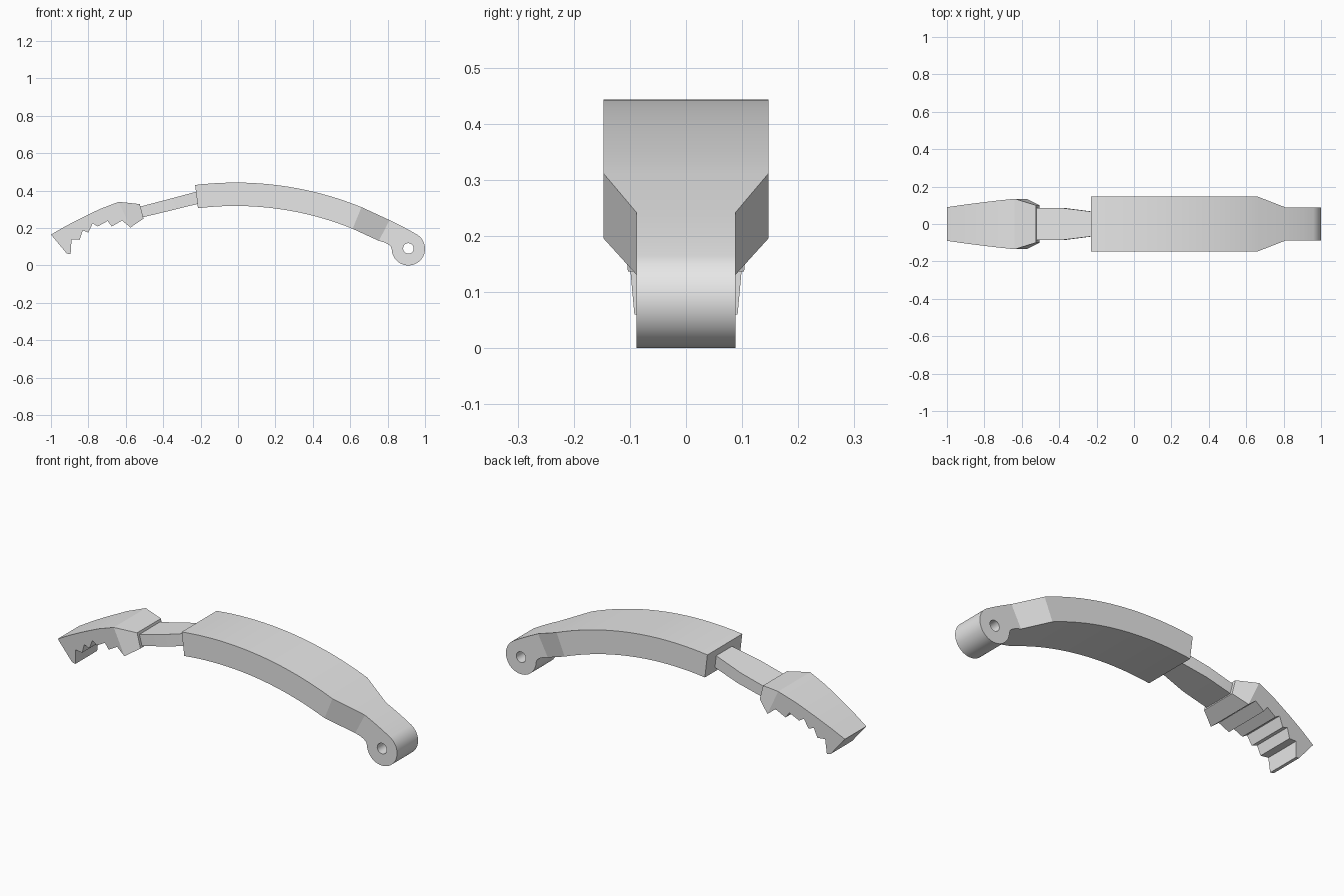
import bpy, bmesh, math

if "Cube" in bpy.data.objects:
    bpy.data.objects.remove(bpy.data.objects["Cube"])

grey = bpy.data.materials.new("plain grey")
grey.diffuse_color = (0.8, 0.8, 0.8, 1)
grey.use_nodes = True
grey.node_tree.nodes["Principled BSDF"].inputs["Base Color"].default_value = grey.diffuse_color


def piece(name, pts, sides):
    """Solid from an outline of (x, z, half width); sides = faces of one flank."""
    bm = bmesh.new()
    n = len(pts)
    front = [bm.verts.new((x, -w, z)) for x, z, w in pts]
    back = [bm.verts.new((x, w, z)) for x, z, w in pts]
    for i in range(n):
        j = (i + 1) % n
        bm.faces.new((front[i], front[j], back[j], back[i]))
    for s in sides:
        bm.faces.new([front[i] for i in s])
        bm.faces.new([back[i] for i in reversed(s)])
    bmesh.ops.recalc_face_normals(bm, faces=bm.faces[:])
    me = bpy.data.meshes.new(name)
    bm.to_mesh(me)
    bm.free()
    me.materials.append(grey)
    ob = bpy.data.objects.new(name, me)
    bpy.context.collection.objects.link(ob)
    return ob


def select(ob):
    bpy.ops.object.select_all(action='DESELECT')
    ob.select_set(True)
    bpy.context.view_layer.objects.active = ob


# Curved arm with tapered neck and round eye
CX, CZ, RO, RI = -0.013, -1.347, 1.79, 1.665
WIDE, SLIM = 0.147, 0.0885
A0, A1, A2, A3 = -0.121, 0.3855, 0.478, 0.571
EX, EZ, ER = 0.911, 0.089, 0.089


def arc(r, a, w):
    return (CX + r * math.sin(a), CZ + r * math.cos(a), w)


N = 20
stations = [(A0 + (A1 - A0) * i / N, WIDE) for i in range(N + 1)] + [(A2, SLIM)]
outer = [arc(RO, a, w) for a, w in stations]
inner = [arc(RI, a, w) for a, w in stations]
end = [arc(RO + 0.0066 * t, A2 + (A3 - A2) * t, SLIM) for t in (0.33, 0.66)]
M = 36
for i in range(M + 1):
    a = 1.0 - 4.1 * i / M
    end.append((EX + ER * math.cos(a), EZ + ER * math.sin(a), SLIM))
end += [(0.817, 0.101, SLIM), (0.803, 0.113, SLIM), (0.78, 0.124, SLIM)]
pts = outer + end + inner[::-1]
T, K = len(pts), len(stations)
sides = [(i, i + 1, T - 2 - i, T - 1 - i) for i in range(K - 1)]
sides.append(tuple(range(K - 1, K + len(end) + 1)))
arm = piece("curved_arm", pts, sides)

# Pivot hole
bpy.ops.mesh.primitive_cylinder_add(vertices=32, radius=0.028, depth=0.5,
                                    location=(EX, 0, EZ + 0.002),
                                    rotation=(math.pi / 2, 0, 0))
cutter = bpy.context.object
cutter.name = "pivot_hole_cutter"
cutter.hide_render = True
cutter.data.materials.append(grey)
mod = arm.modifiers.new("pivot hole", 'BOOLEAN')
mod.object = cutter
mod.operation = 'DIFFERENCE'
mod.solver = 'EXACT'
select(arm)
bpy.ops.object.modifier_apply(modifier=mod.name)
bpy.data.objects.remove(cutter)

# Connecting bar
bar = piece("connecting_bar",
            [(-0.56, 0.305, 0.085), (-0.38, 0.352, 0.085), (-0.2, 0.4, 0.063),
             (-0.195, 0.334, 0.063), (-0.365, 0.292, 0.085), (-0.54, 0.25, 0.085)],
            [(0, 1, 4, 5), (1, 2, 3, 4)])

# Toothed jaw: widest along a slanted line, narrower at both ends
jaw = [(-1.0, 0.165), (-0.92, 0.211), (-0.845, 0.25), (-0.74, 0.301), (-0.638, 0.34),
       (-0.525, 0.328), (-0.505, 0.25), (-0.575, 0.203), (-0.62, 0.24),
       (-0.675, 0.208), (-0.697, 0.238), (-0.75, 0.208), (-0.777, 0.225),
       (-0.8, 0.176), (-0.83, 0.187), (-0.847, 0.137), (-0.89, 0.14),
       (-0.895, 0.06), (-0.916, 0.064)]


def jaw_width(x, z):
    left = -1.0 + (0.165 - z) * 0.83
    bend = -0.638 + (0.34 - z) * 0.46
    right = -0.525 + (0.328 - z) * 0.256
    if x <= bend:
        return 0.09 + 0.045 * max(0, (x - left) / (bend - left))
    return 0.135 - 0.035 * min(1, (x - bend) / (right - bend))


head = piece("toothed_jaw", [(x, z, jaw_width(x, z)) for x, z in jaw],
             [(4, 5, 6, 7), (0, 1, 2, 3, 4) + tuple(range(7, len(jaw)))])

for ob in (arm, bar, head):
    select(ob)
    bpy.ops.object.shade_smooth_by_angle(angle=math.radians(15))
